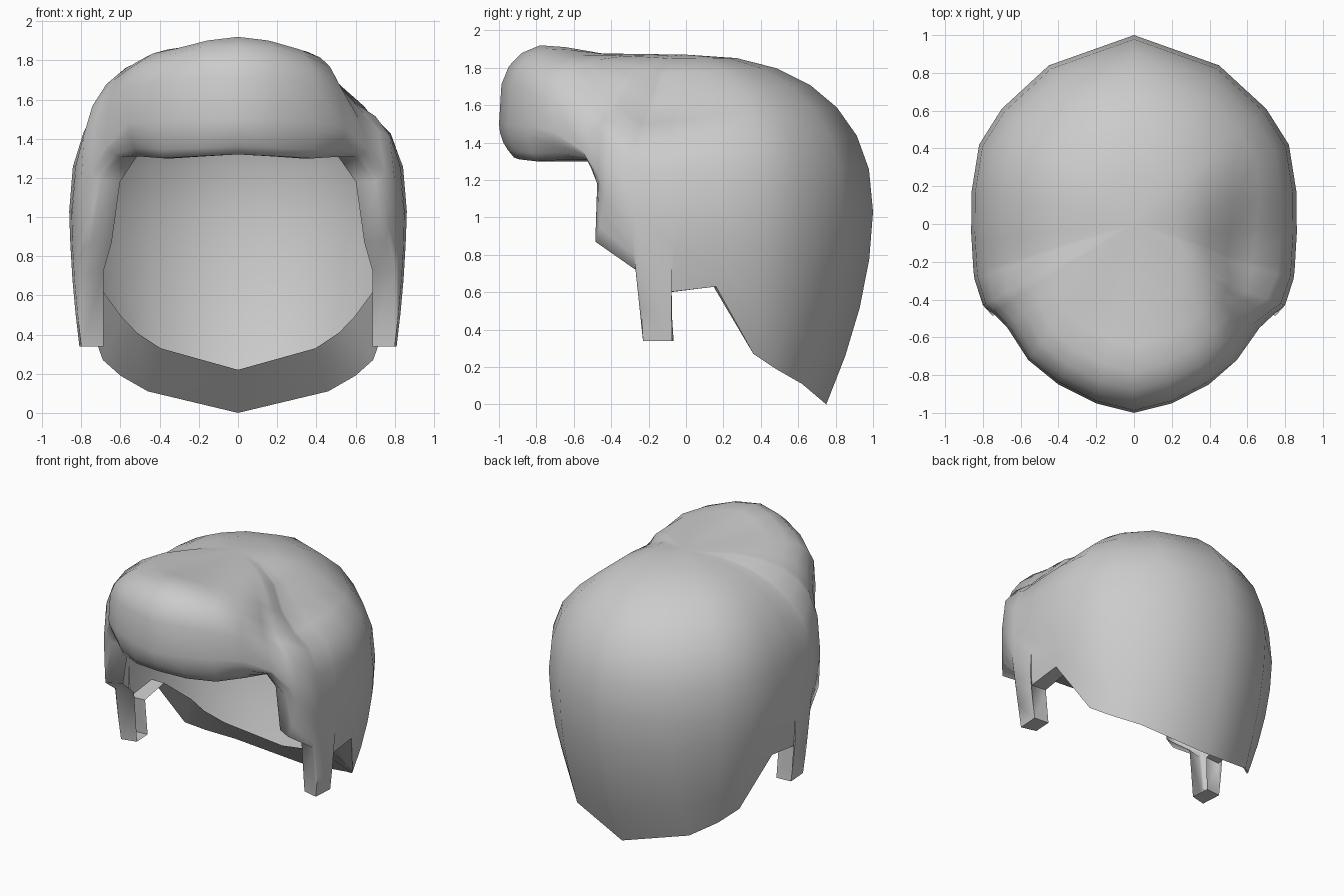
import bpy, bmesh, math

if "Cube" in bpy.data.objects:
    bpy.data.objects.remove(bpy.data.objects["Cube"])

# Half outline, front to back: widest point x,y then lower hem x,y,z
HALF = [
    (0, -1.0, 0, -.92, 1.32), (.2, -.95, .2, -.89, 1.31),
    (.4, -.85, .38, -.80, 1.30), (.56, -.72, .51, -.66, 1.31),
    (.67, -.55, .60, -.515, 1.31),
    (.75, -.47, .70, -.475, 1.18), (.80, -.43, .75, -.485, .87),  # temple
    (.845, -.29, .80, -.27, .72), (.85, -.25, .80, -.23, .34),     # sideburn
    (.86, -.08, .81, -.075, .34), (.862, -.05, .82, -.095, .60),
    (.86, .17, .82, .16, .63),                                     # behind ear
    (.82, .42, .69, .36, .27), (.70, .61, .60, .48, .19),          # nape
    (.45, .84, .46, .62, .11), (0, 1.0, 0, .75, 0),
]
COLUMNS = HALF + [(-c[0], c[1], -c[2], c[3], c[4]) for c in HALF[-2:0:-1]]
UPPER, LOWER = 7, 4
CROWN = 1.87


def clamp(v):
    return max(0.0, min(1.0, v))


def shape(x, y, z):
    """Raised quiff at the front and a parting dent on one side."""
    z += .10 * math.exp(-((y + .82) / .25) ** 2 - (x / .42) ** 2) * clamp((z - 1.4) / .3)
    d = .14 * math.exp(-((x - .6) / .22) ** 2 - ((y + .25) / .5) ** 2 - ((z - 1.66) / .2) ** 2)
    return x - .6 * d, y, z - .8 * d


def column(ex, ey, bx, by, bz):
    """Points down one column from the crown to the hem, then the turned-in lip."""
    front = clamp((-.28 - ey) / .42)
    n = 2.3 + 1.5 * front
    mid = max(1.03 + .45 * front, bz + .05)
    if bz < 1.25:
        mid = min(mid, 1.24)
    pts = []
    for i in range(1, UPPER + 1):
        a = math.pi / 2 * i / UPPER
        r = math.sin(a) ** (2 / n)
        h = max(0, math.cos(a)) ** (2 / n)
        pts.append((ex * r, ey * r, mid + (CROWN - mid) * h))
    for i in range(1, LOWER + 1):
        t = i / LOWER
        k = t ** 1.8
        pts.append((ex + (bx - ex) * k, ey + (by - ey) * k, mid + (bz - mid) * t))
    lift = clamp((by - .15) / .2)
    tuck = .14 * clamp((by - .33) / .25)
    pts.append((bx * .86, max(by * .88, -.5) - tuck, bz + .22 * lift))
    return [shape(*p) for p in pts]


# Hair: one open shell of quads with a fan at the crown
bm = bmesh.new()
pole = bm.verts.new((0, 0, CROWN))
cols = [[bm.verts.new(p) for p in column(*c)] for c in COLUMNS]
for i, a in enumerate(cols):
    b = cols[(i + 1) % len(cols)]
    bm.faces.new((pole, a[0], b[0]))
    for j in range(len(a) - 1):
        bm.faces.new((a[j], a[j + 1], b[j + 1], b[j]))
bmesh.ops.recalc_face_normals(bm, faces=bm.faces)
mesh = bpy.data.meshes.new("hair")
bm.to_mesh(mesh)
bm.free()
hair = bpy.data.objects.new("hair", mesh)
bpy.context.collection.objects.link(hair)
bpy.context.view_layer.objects.active = hair
hair.select_set(True)
bpy.ops.object.shade_smooth_by_angle(angle=math.radians(60))
